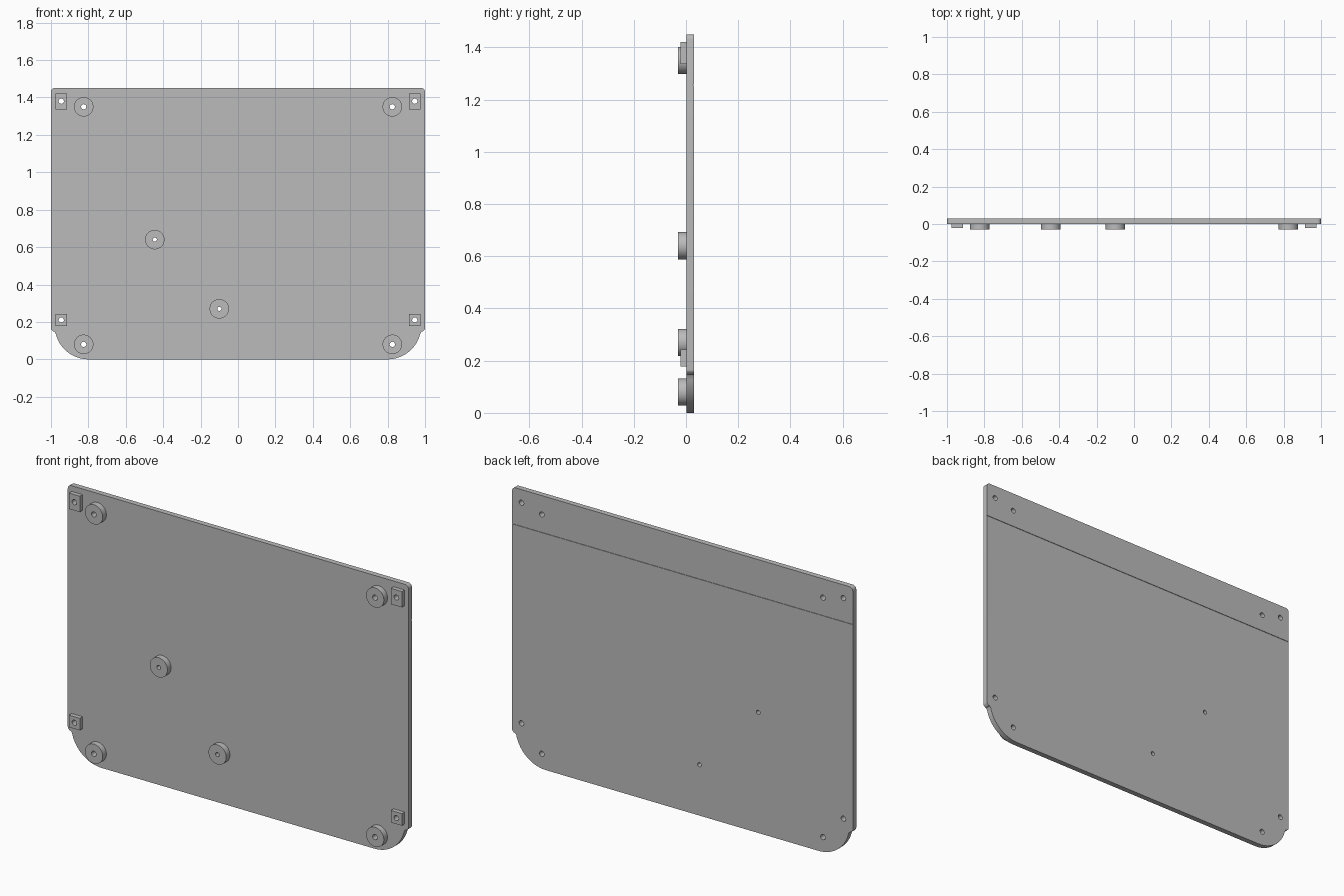
import bpy, bmesh
from math import sin, cos, pi, radians
from mathutils import Matrix

cube = bpy.data.objects.get("Cube")
if cube:
    bpy.data.objects.remove(cube, do_unlink=True)

grey = bpy.data.materials.new("plain grey")
grey.use_nodes = True
grey.diffuse_color = (0.5, 0.5, 0.5, 1)
grey.node_tree.nodes["Principled BSDF"].inputs["Base Color"].default_value = (0.5, 0.5, 0.5, 1)

FACE, BACK = 0.001, 0.03


def add_object(name, bm):
    bmesh.ops.recalc_face_normals(bm, faces=bm.faces)
    mesh = bpy.data.meshes.new(name)
    bm.to_mesh(mesh)
    bm.free()
    mesh.materials.append(grey)
    obj = bpy.data.objects.new(name, mesh)
    bpy.context.collection.objects.link(obj)
    return obj


def box(name, center, size):
    bm = bmesh.new()
    bmesh.ops.create_cube(bm, size=1, matrix=Matrix.Translation(center) @ Matrix.Diagonal((*size, 1)))
    return add_object(name, bm)


def disc(name, x, z, radius, y0, y1, sides=40):
    bm = bmesh.new()
    place = Matrix.Translation((x, (y0 + y1) / 2, z)) @ Matrix.Rotation(pi / 2, 4, "X")
    bmesh.ops.create_cone(bm, cap_ends=True, segments=sides, radius1=radius,
                          radius2=radius, depth=y1 - y0, matrix=place)
    return add_object(name, bm)


def cut(obj, cutter):
    mod = obj.modifiers.new("cut", "BOOLEAN")
    mod.operation, mod.solver, mod.object = "DIFFERENCE", "EXACT", cutter
    with bpy.context.temp_override(object=obj, active_object=obj):
        bpy.ops.object.modifier_apply(modifier=mod.name)


def drill(obj, x, z, radius):
    """Bore a screw hole through the part and the plate."""
    cutter = disc("hole_cutter", x, z, radius, -0.1, 0.1, 20)
    cut(obj, cutter)
    cut(plate, cutter)
    bpy.data.objects.remove(cutter, do_unlink=True)


def arc(cx, cz, r, start, end, steps):
    angles = [radians(start + (end - start) * i / steps) for i in range(steps + 1)]
    return [(cx + r * cos(a), cz + r * sin(a)) for a in angles]


# Plate: half outline from bottom to top, mirrored to the other side
half = arc(0.8, 0.18, 0.18, -90, -13, 16)
half += [(0.981, 0.147), (0.99, 0.15)] + arc(0.985, 0.166, 0.015, -60, 0, 4)
half += arc(0.98, 1.43, 0.02, 0, 90, 6)
outline = half + [(-x, z) for x, z in reversed(half)]
bm = bmesh.new()
front = bm.faces.new([bm.verts.new((x, FACE, z)) for x, z in outline])
ext = bmesh.ops.extrude_face_region(bm, geom=[front])
moved = [v for v in ext["geom"] if isinstance(v, bmesh.types.BMVert)]
bmesh.ops.translate(bm, verts=moved, vec=(0, BACK - FACE, 0))
if not front.is_valid or len(bm.faces) < len(outline) + 2:
    bm.faces.new([v for v in bm.verts if v not in moved])
plate = add_object("back_plate", bm)

# Fine score line across the back
groove = box("groove_cutter", (0, BACK, 1.256), (2.2, 0.006, 0.005))
cut(plate, groove)
bpy.data.objects.remove(groove, do_unlink=True)

parts = [plate]

# Round bosses: four in the corners, two inside
bosses = [("left_upper_boss", 0.825, 1.35, 0.014), ("right_upper_boss", -0.825, 1.35, 0.014),
          ("left_lower_boss", 0.825, 0.08, 0.014), ("right_lower_boss", -0.825, 0.08, 0.014),
          ("middle_boss", -0.445, 0.64, 0.011), ("low_middle_boss", -0.1, 0.27, 0.011)]
for name, x, z, hole in bosses:
    boss = disc(name, x, z, 0.052, -0.03, FACE)
    drill(boss, x, z, hole)
    parts.append(boss)

# Square pads along both side edges
for side, s in (("left", 1), ("right", -1)):
    for level, z, hole_z, height in (("upper", 1.378, 1.38, 0.084), ("lower", 0.21, 0.21, 0.064)):
        pad = box(f"{side}_{level}_pad", (s * 0.945, (FACE - 0.022) / 2, z), (0.064, 0.022 + FACE, height))
        drill(pad, s * 0.945, hole_z, 0.014)
        parts.append(pad)

# Smooth round walls, keep crisp edges
for obj in bpy.context.view_layer.objects:
    obj.select_set(obj in parts)
bpy.context.view_layer.objects.active = plate
bpy.ops.object.shade_smooth_by_angle(angle=radians(30))
